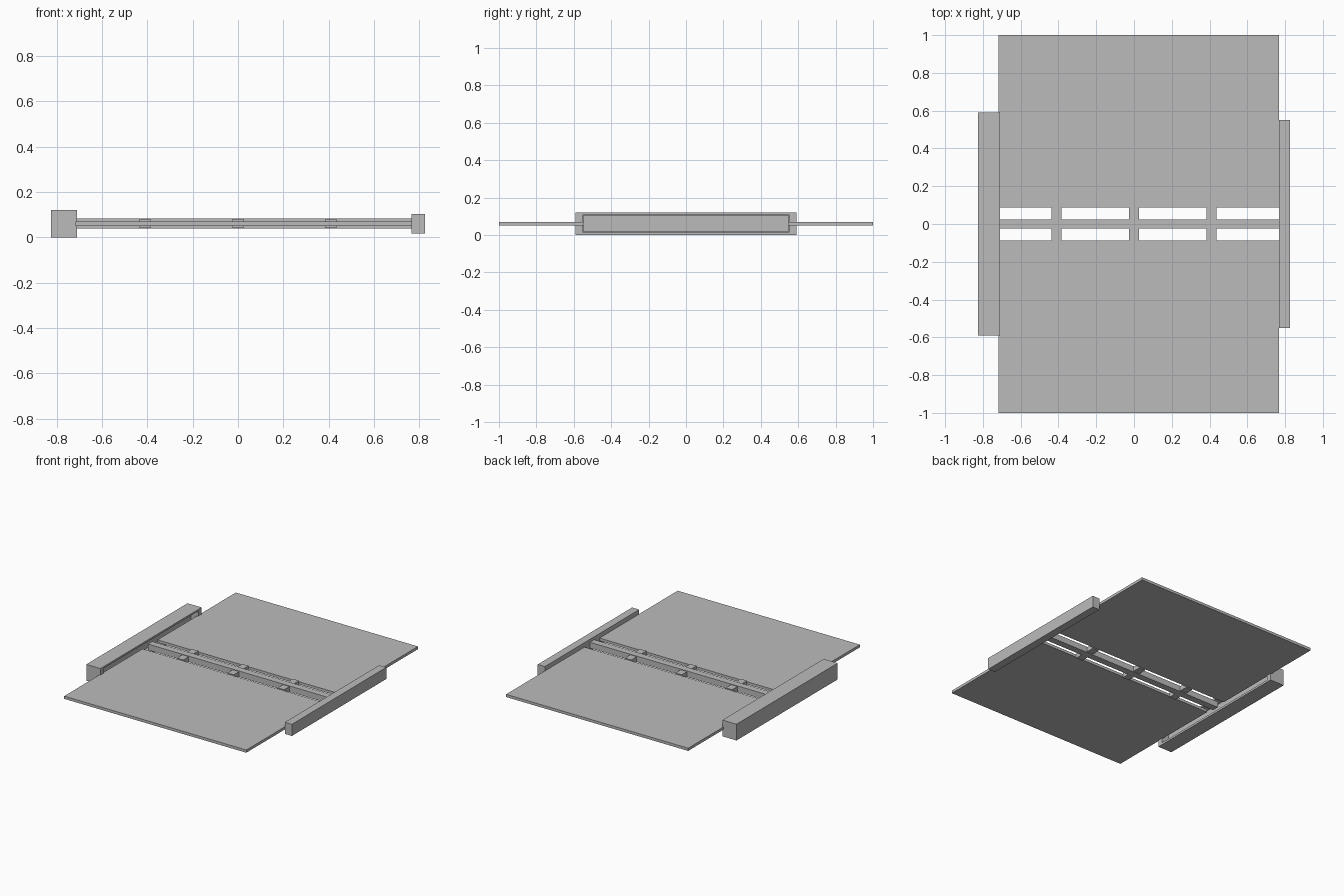
import bpy
import bmesh
from math import copysign
from mathutils import Vector

cube = bpy.data.objects.get("Cube")
if cube:
    bpy.data.objects.remove(cube, do_unlink=True)

# One plain grey for every part
GREY = (0.5, 0.5, 0.5, 1)
grey = bpy.data.materials.new("plain grey")
grey.use_nodes = True
grey.diffuse_color = GREY
grey.node_tree.nodes["Principled BSDF"].inputs["Base Color"].default_value = GREY

MID_Z = 0.061
LEFT_END, RIGHT_END = -0.718, 0.768


def box(name, x, y, z, edit=None):
    """Box between (min, max) pairs, with an optional bmesh edit."""
    bm = bmesh.new()
    bmesh.ops.create_cube(bm, size=1)
    for v in bm.verts:
        v.co = [lo + (c + 0.5) * (hi - lo) for c, (lo, hi) in zip(v.co, (x, y, z))]
    if edit:
        edit(bm)
    bmesh.ops.recalc_face_normals(bm, faces=bm.faces)
    mesh = bpy.data.meshes.new(name)
    bm.to_mesh(mesh)
    bm.free()
    mesh.materials.append(grey)
    obj = bpy.data.objects.new(name, mesh)
    bpy.context.collection.objects.link(obj)
    return obj


def cut_pocket(bm):
    """Rectangular socket in the inward face of the large rail."""
    bm.normal_update()
    face = max(bm.faces, key=lambda f: f.normal.x)
    bmesh.ops.inset_individual(bm, faces=[face], thickness=0.01)
    for v in face.verts:
        v.co.y = copysign(0.553, v.co.y)
        v.co.z = MID_Z + copysign(0.046, v.co.z - MID_Z)
    pocket = bmesh.ops.extrude_discrete_faces(bm, faces=[face])["faces"][0]
    bmesh.ops.translate(bm, verts=pocket.verts, vec=Vector((-0.06, 0, 0)))


def around(half):
    return (MID_Z - half, MID_Z + half)


# End rails: socketed one and the smaller one that fits it
box("socket_rail", (-0.825, -0.71), (-0.59, 0.59), (0, 0.12), cut_pocket)
box("plug_rail", (0.767, 0.825), (-0.55, 0.55), around(0.043))

# Central beam joining the rails
box("centre_beam", (LEFT_END, RIGHT_END), (-0.025, 0.025), around(0.022))

# Mirrored panels, each held to the beam by three struts
for side, sign in (("front", -1), ("back", 1)):
    box(side + "_panel", (LEFT_END, RIGHT_END), sorted((sign * 0.087, sign)), around(0.01))
    for place, x in (("right", -0.411), ("middle", 0), ("left", 0.411)):
        box(f"{side}_{place}_strut", (x - 0.026, x + 0.026),
            sorted((sign * 0.025, sign * 0.087)), around(0.0175))
